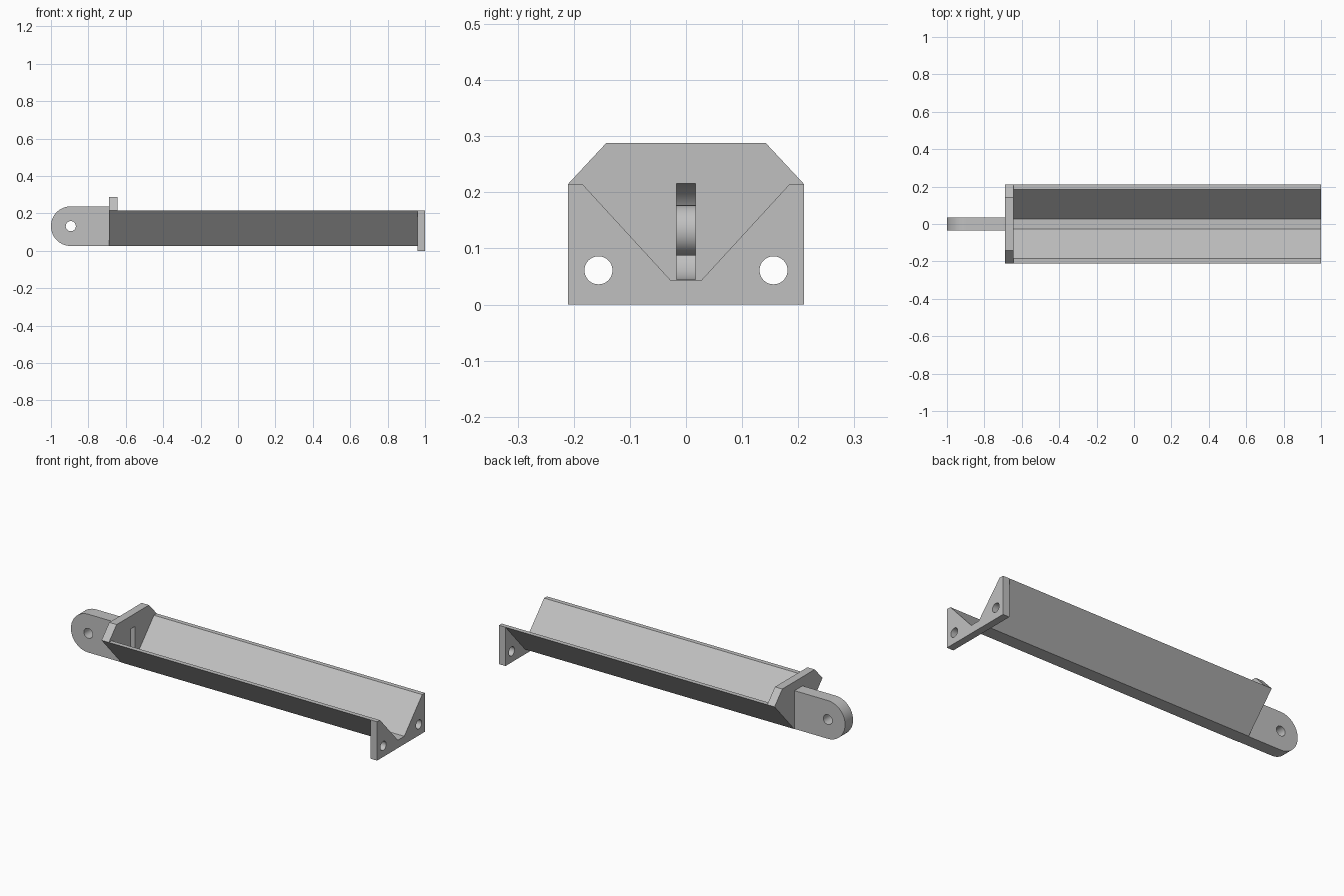
import bpy, bmesh, math
from mathutils import Vector

cube = bpy.data.objects.get("Cube")
if cube:
    bpy.data.objects.remove(cube)

grey = bpy.data.materials.new("light_grey")
grey.use_nodes = True
colour = (0.53, 0.53, 0.53, 1)
grey.diffuse_color = colour
grey.node_tree.nodes["Principled BSDF"].inputs["Base Color"].default_value = colour


def prism(name, outline, start, end, axis):
    """Extrude an outline along x (points are y, z) or along y (points are x, z)."""
    bm = bmesh.new()
    place = (lambda a, b, d: (d, a, b)) if axis == "x" else (lambda a, b, d: (a, d, b))
    face = bm.faces.new([bm.verts.new(place(a, b, start)) for a, b in outline])
    new = bmesh.ops.extrude_face_region(bm, geom=[face])["geom"]
    shift = Vector(place(0, 0, end - start))
    bmesh.ops.translate(bm, vec=shift, verts=[v for v in new if isinstance(v, bmesh.types.BMVert)])
    bmesh.ops.recalc_face_normals(bm, faces=bm.faces)
    mesh = bpy.data.meshes.new(name)
    bm.to_mesh(mesh)
    bm.free()
    mesh.materials.append(grey)
    obj = bpy.data.objects.new(name, mesh)
    bpy.context.collection.objects.link(obj)
    return obj


def mirrored(half):
    """Complete a half outline by reflecting it across the centre line."""
    return half + [(-a, b) for a, b in reversed(half)]


def arc(x, z, radius, first, last, steps):
    angles = [math.radians(first + (last - first) * i / steps) for i in range(steps + 1)]
    return [(x + radius * math.cos(t), z + radius * math.sin(t)) for t in angles]


def circle(x, z, radius, steps=48):
    return arc(x, z, radius, 0, 360, steps)[:-1]


def cut(obj, *cutters):
    for cutter in cutters:
        cutter.hide_render = True
        mod = obj.modifiers.new("cut", "BOOLEAN")
        mod.operation, mod.solver, mod.object = "DIFFERENCE", "EXACT", cutter
    graph = bpy.context.evaluated_depsgraph_get()
    mesh = bpy.data.meshes.new_from_object(obj.evaluated_get(graph))
    obj.modifiers.clear()
    obj.data = mesh


def smooth(obj):
    bpy.ops.object.select_all(action="DESELECT")
    obj.select_set(True)
    bpy.context.view_layer.objects.active = obj
    bpy.ops.object.shade_smooth_by_angle(angle=math.radians(30))


RIM, FLOOR, BASE = 0.215, 0.044, 0.026
PLATE_BACK, PLATE_FRONT, END_BACK = -0.69, -0.645, 0.96
PIN_X, PIN_Z = -0.894, 0.132
inner = [(0.185, RIM), (0.028, FLOOR)]
outer = [(0.037, BASE), (0.21, RIM)]

# V-shaped trough
prism("trough", mirrored(outer + inner), PLATE_FRONT, END_BACK, "x")

# Mounting plate with V notch and two bolt holes
end_plate = prism("end_plate", mirrored([(0.21, 0), (0.21, RIM)] + inner), END_BACK, 1.0, "x")
bolts = [prism("bolt_cutter", circle(s * 0.156, 0.061, 0.025), 0.9, 1.1, "x") for s in (-1, 1)]
cut(end_plate, *bolts)

# Closing plate with chamfered top
head_plate = prism("head_plate", mirrored(outer + [(0.142, 0.288)]), PLATE_BACK, PLATE_FRONT, "x")

# Hollow rounded lug, its cavity opening through the plate
lug = prism("lug", [(PLATE_BACK, BASE)] + arc(PIN_X, PIN_Z, 0.106, 270, 90, 40)
            + [(PLATE_BACK, 0.238)], -0.035, 0.035, "y")
cavity = prism("cavity_cutter", [(-0.6, 0.045)] + arc(PIN_X, 0.1305, 0.0855, 270, 90, 40)
               + [(-0.6, 0.216)], -0.017, 0.017, "y")
pin = prism("pin_cutter", circle(PIN_X, PIN_Z, 0.027), -0.1, 0.1, "y")
cut(lug, cavity, pin)
cut(head_plate, cavity)

# Bushing around the pin hole inside the lug
bushing = prism("bushing", circle(PIN_X, PIN_Z, 0.045), -0.017, 0.017, "y")
cut(bushing, pin)

for cutter in bolts + [cavity, pin]:
    bpy.data.objects.remove(cutter)
for part in (end_plate, lug, bushing):
    smooth(part)
